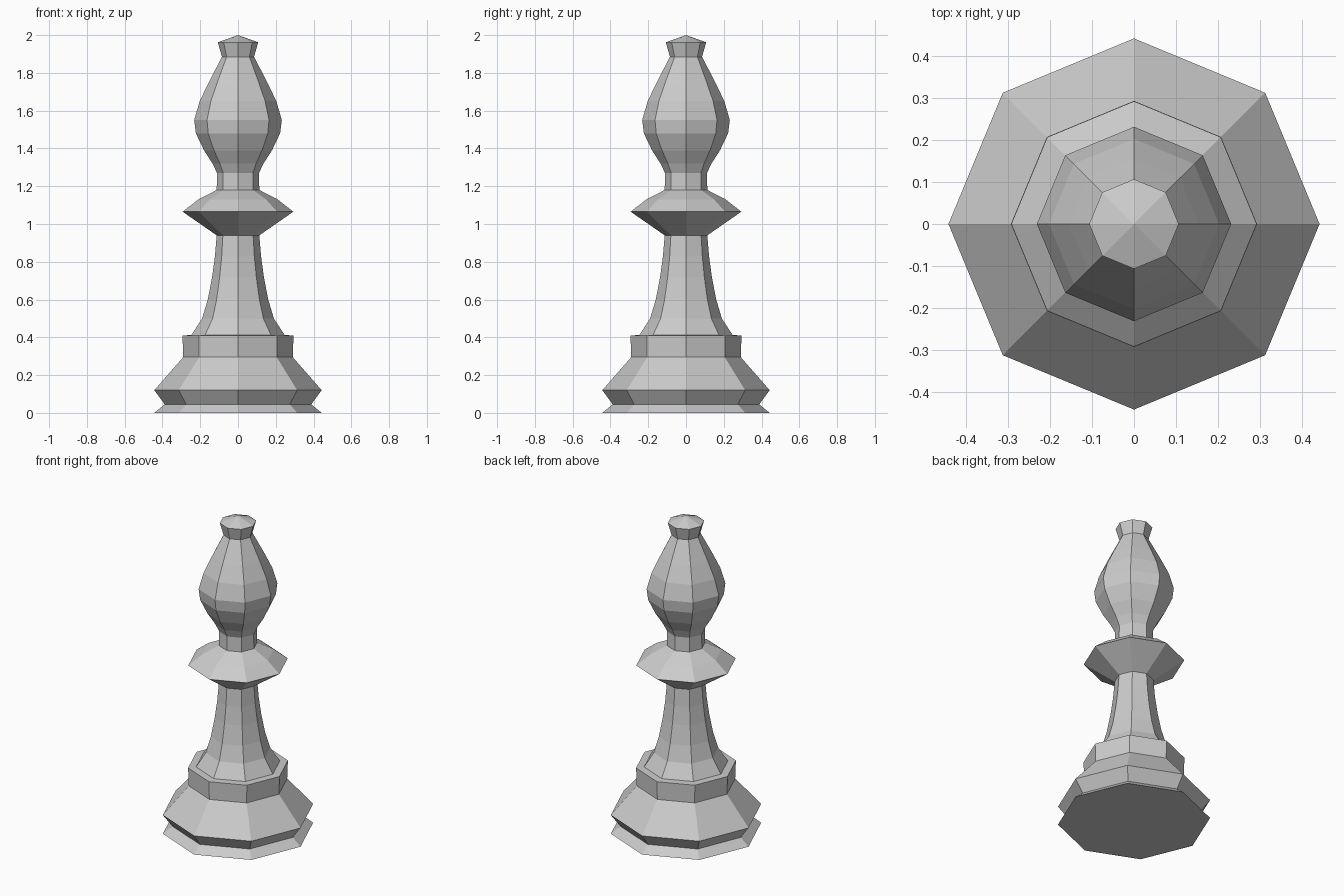
import bpy
import bmesh
from math import cos, sin, tau

cube = bpy.data.objects.get("Cube")
if cube:
    bpy.data.objects.remove(cube, do_unlink=True)

SIDES = 8

grey = bpy.data.materials.new("stone grey")
grey.use_nodes = True
colour = (0.6, 0.6, 0.6, 1.0)
grey.diffuse_color = colour
grey.node_tree.nodes["Principled BSDF"].inputs["Base Color"].default_value = colour


def turn(name, profile):
    """Turn a (radius, height) profile, bottom to top, into a faceted octagonal part."""
    bm = bmesh.new()
    rings = []
    for r, z in profile:
        if r == 0:
            rings.append([bm.verts.new((0, 0, z))] * SIDES)
        else:
            rings.append([bm.verts.new((r * cos(tau * i / SIDES), r * sin(tau * i / SIDES), z))
                          for i in range(SIDES)])
    for low, high in zip(rings, rings[1:]):
        for i in range(SIDES):
            j = (i + 1) % SIDES
            corners = dict.fromkeys((low[i], low[j], high[j], high[i]))
            bm.faces.new(list(corners))
    mesh = bpy.data.meshes.new(name)
    bm.to_mesh(mesh)
    bm.free()
    mesh.materials.append(grey)
    obj = bpy.data.objects.new(name, mesh)
    bpy.context.collection.objects.link(obj)
    return obj


# Parts share their end rings, so together they form one closed skin
turn("base", [(0, 0), (0.443, 0), (0.388, 0.045), (0.443, 0.12), (0.29, 0.295),
              (0.294, 0.41), (0.247, 0.412)])
turn("stem", [(0.247, 0.412), (0.19, 0.5), (0.16, 0.6), (0.137, 0.72),
              (0.122, 0.83), (0.113, 0.94)])
turn("collar", [(0.113, 0.94), (0.293, 1.065), (0.21, 1.13), (0.113, 1.18)])
turn("neck", [(0.113, 1.18), (0.111, 1.27)])
turn("head", [(0.111, 1.27), (0.135, 1.32), (0.18, 1.39), (0.223, 1.48), (0.232, 1.55),
              (0.203, 1.65), (0.155, 1.75), (0.085, 1.885)])
turn("finial", [(0.085, 1.885), (0.107, 1.962), (0, 2)])
